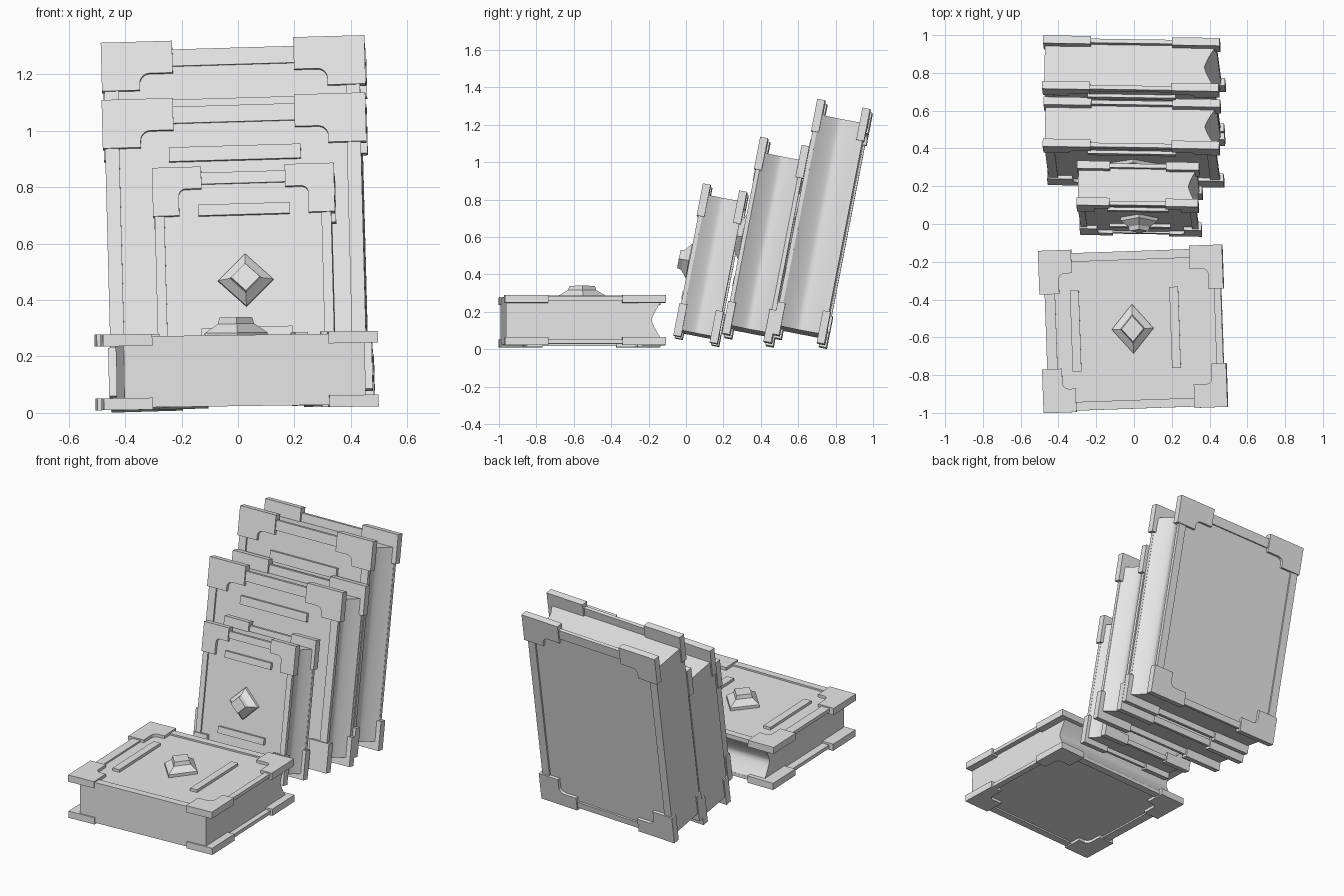
import bpy, bmesh, math
from mathutils import Matrix

cube = bpy.data.objects.get("Cube")
if cube:
    bpy.data.objects.remove(cube, do_unlink=True)

grey = bpy.data.materials.new("plain_grey")
grey.use_nodes = True
grey.diffuse_color = (0.8, 0.8, 0.8, 1)
grey.node_tree.nodes["Principled BSDF"].inputs["Base Color"].default_value = (0.8, 0.8, 0.8, 1)

CAP_V = 0.175     # corner cap height
CAP_T = 0.042     # corner cap thickness
RIM_SINK = 0.008  # border below the caps
SINK = 0.018      # panel below the caps
BOARD_T = 0.012   # cover board thickness


def loft(name, rings, place, smooth=False):
    """Join rings of points into a closed solid."""
    bm = bmesh.new()
    rows = [[bm.verts.new(p) for p in ring] for ring in rings]
    n = len(rows[0])
    for low, high in zip(rows, rows[1:]):
        for i in range(n):
            j = (i + 1) % n
            bm.faces.new((low[i], low[j], high[j], high[i]))
    bm.faces.new(rows[0][::-1])
    bm.faces.new(rows[-1])
    bmesh.ops.recalc_face_normals(bm, faces=bm.faces)
    mesh = bpy.data.meshes.new(name)
    bm.to_mesh(mesh)
    bm.free()
    mesh.materials.append(grey)
    obj = bpy.data.objects.new(name, mesh)
    bpy.context.collection.objects.link(obj)
    obj.matrix_world = place
    if smooth:
        bpy.ops.object.select_all(action='DESELECT')
        obj.select_set(True)
        bpy.context.view_layer.objects.active = obj
        bpy.ops.object.shade_smooth_by_angle(angle=math.radians(40))


def plate(name, outline, w, place):
    loft(name, [[(u, v, c) for u, v in outline] for c in w], place)


def box(name, u, v, w, place):
    plate(name, [(u[0], v[0]), (u[1], v[0]), (u[1], v[1]), (u[0], v[1])], w, place)


def corner_cap(name, hw, hh, k, su, sv, w, place):
    """L-shaped corner with a rounded inner step."""
    cap_u = 0.54 * hw
    step = (0.115 if sv > 0 else 0.085) * k
    arm, r = 0.135 * k, 0.035 * k
    outline = [(hw, hh - CAP_V), (hw, hh), (hw - cap_u, hh), (hw - cap_u, hh - step)]
    for i in range(6):
        a = math.pi / 2 * (1 - i / 5)
        outline.append((hw - arm - r + r * math.cos(a), hh - step - r + r * math.sin(a)))
    outline.append((hw - arm, hh - CAP_V))
    plate(name, [(su * u, sv * v) for u, v in outline], w, place)


def book(name, W, H, T, place):
    hw, hh, ht = W / 2, H / 2, T / 2
    k = W / 0.935               # border widths follow the book's width
    panel = ht - SINK

    # page block with flat spine and hollow fore edge
    t = panel - BOARD_T + 0.002
    spine, fore = -hw + 0.008 * k, hw - 0.02 * k
    profile = [(spine, t), (spine, -t)]
    profile += [(fore - 0.06 * k * (1 - abs(s) ** 1.3), s * t)
                for s in [i / 6 - 1 for i in range(13)]]
    loft(name + "_pages", [[(u, v, w) for u, w in profile]
                           for v in (-hh + 0.05 * k, hh - 0.08 * k)], place, True)

    low, high = -hh + 0.015 * k, hh - 0.03 * k
    for side, label in ((1, "_front"), (-1, "_back")):
        # cover board
        box(name + label + "_cover", (spine, fore), (low, high),
            sorted((side * (panel - BOARD_T), side * panel)), place)

        # raised border strips
        rim = sorted((side * (panel - 0.004), side * (ht - RIM_SINK)))
        for strip, u, v in (("_spine", (spine, spine + 0.05 * k), (low, high)),
                            ("_fore", (fore - 0.05 * k, fore), (low, high)),
                            ("_top", (spine, fore), (high - 0.06 * k, high)),
                            ("_bottom", (spine, fore), (low, low + 0.04 * k))):
            box(name + label + strip + "_border", u, v, rim, place)

        # corner caps
        cap = sorted((side * (ht - CAP_T), side * ht))
        for su, across in ((1, "_fore"), (-1, "_spine")):
            for sv, end in ((1, "_top"), (-1, "_bottom")):
                corner_cap(name + label + across + end + "_cap",
                           hw, hh, k, su, sv, cap, place)

    # raised bars on the front cover
    half = 0.024 * H
    for label, v in (("_top_bar", 0.31 * H), ("_bottom_bar", -0.23 * H)):
        box(name + label, (-W / 4, W / 4), (v - half, v + half),
            (panel - 0.005, panel + 0.017), place)

    # diamond boss
    rings = []
    for size, rise in ((1, -0.005), (1, 0.018), (0.58, 0.05), (0.52, 0.073)):
        rings.append([(0.152 * W * size * a, 0.114 * H * size * b, panel + rise)
                      for a, b in ((1, 0), (0, 1), (-1, 0), (0, -1))])
    loft(name + "_diamond", rings, place)


def turn(angle, axis):
    return Matrix.Rotation(math.radians(angle), 4, axis)


# three books leaning back
lean = turn(-1.2, 'Z') @ turn(79, 'X') @ turn(1.7, 'Z')
for name, W, H, T, centre in (
        ("small_book", 0.645, 0.827, 0.24, (0.03, 0.134, 0.449)),
        ("middle_book", 0.935, 1.07, 0.268, (0.0, 0.433, 0.572)),
        ("large_book", 0.935, 1.28, 0.288, (0.0, 0.728, 0.67))):
    book(name, W, H, T, Matrix.Translation(centre) @ lean)

# one book lying flat
flat = turn(-0.8, 'Y') @ turn(92, 'Z')
book("lying_book", 0.86, 0.975, 0.268, Matrix.Translation((-0.005, -0.555, 0.15)) @ flat)
